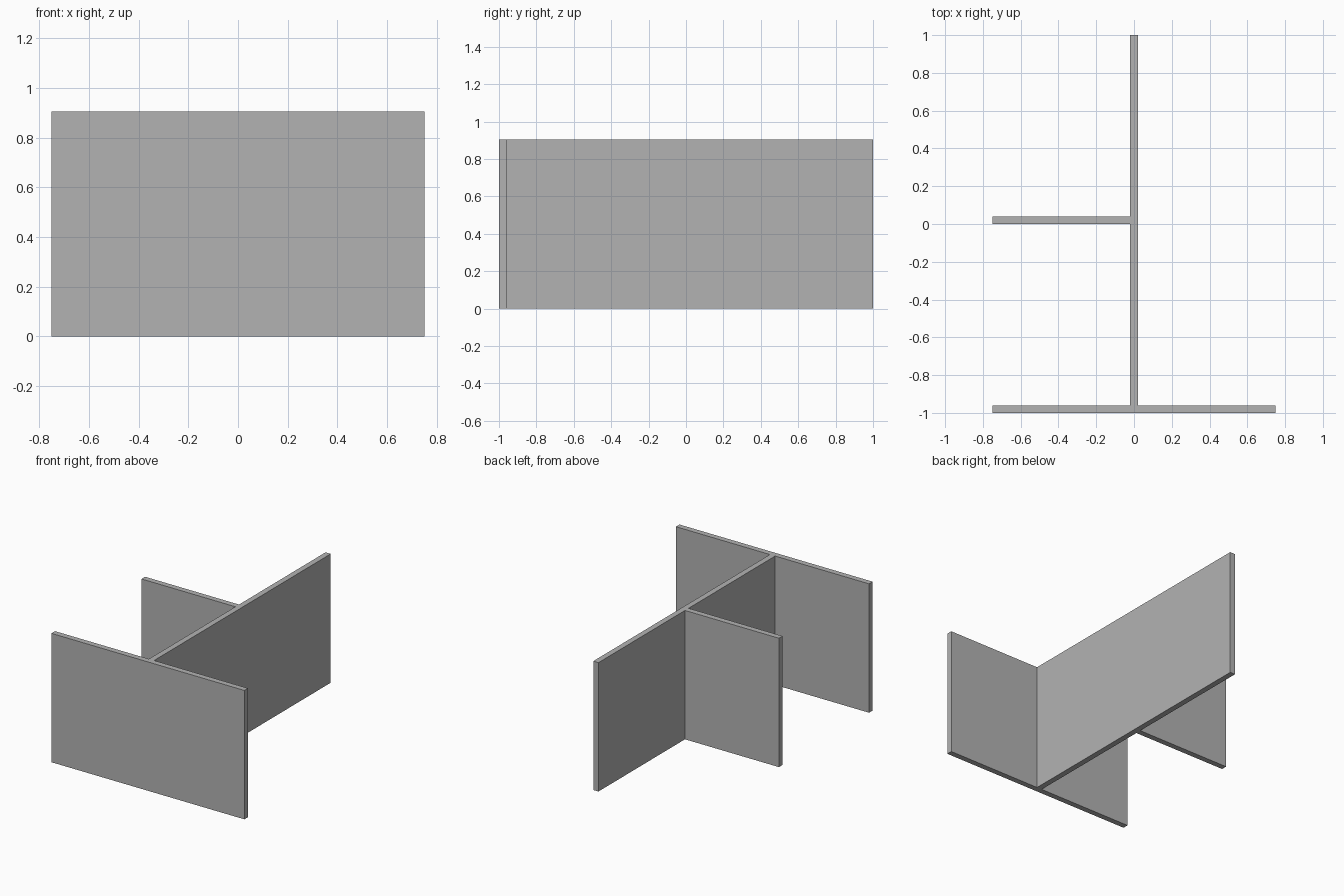
import bpy
import bmesh
from mathutils import Vector

cube = bpy.data.objects.get("Cube")
if cube:
    bpy.data.objects.remove(cube, do_unlink=True)

HEIGHT = 0.905
THICK = 0.04
HALF_WIDTH = 0.75
HALF = THICK / 2

# Plain grey for every panel
grey = bpy.data.materials.new("plain_grey")
grey.use_nodes = True
colour = (0.45, 0.45, 0.45, 1)
grey.diffuse_color = colour
grey.node_tree.nodes["Principled BSDF"].inputs["Base Color"].default_value = colour


def panel(name, x0, x1, y0, y1):
    """Upright flat panel standing on the ground."""
    bm = bmesh.new()
    bmesh.ops.create_cube(bm, size=1)
    size = Vector((x1 - x0, y1 - y0, HEIGHT))
    centre = Vector(((x0 + x1) / 2, (y0 + y1) / 2, HEIGHT / 2))
    bmesh.ops.scale(bm, vec=size, verts=bm.verts)
    bmesh.ops.translate(bm, vec=centre, verts=bm.verts)
    mesh = bpy.data.meshes.new(name)
    bm.to_mesh(mesh)
    bm.free()
    mesh.materials.append(grey)
    obj = bpy.data.objects.new(name, mesh)
    bpy.context.collection.objects.link(obj)
    return obj


# Wide panel across the front
panel("front_wall", -HALF_WIDTH, HALF_WIDTH, -1, -1 + THICK)
# Long divider running from the front wall to the back
panel("centre_divider", -HALF, HALF, -1 + THICK, 1)
# Short partition on the right side only, halfway along the divider
panel("side_partition", -HALF_WIDTH, -HALF, 0, THICK)
